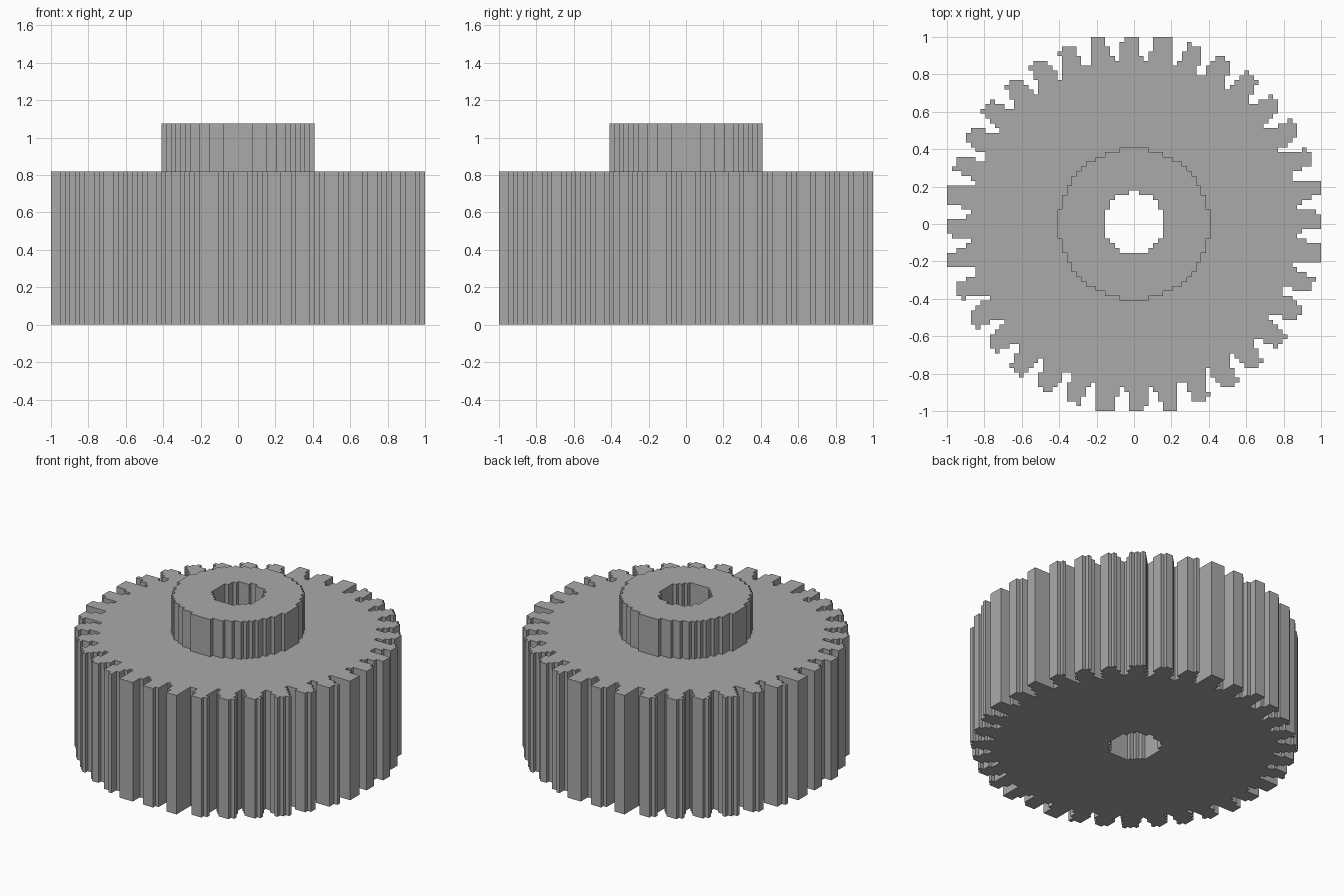
import bpy, bmesh, math

cube = bpy.data.objects.get("Cube")
if cube:
    bpy.data.objects.remove(cube, do_unlink=True)

N = 39                      # blocks from centre to edge
CELL = 1 / N
WHEEL_TOP, HUB_TOP = 32 * CELL, 42 * CELL
TEETH, TWIST = 36, 0.02
ROOT, TIP = 0.875, 1.012    # tooth radii
ROOT_HALF, TIP_HALF = 0.062, 0.04
HUB_R, BORE_R = 0.407, 0.162


def in_bore(x, y):
    return math.hypot(x, y - 0.3 * CELL) < BORE_R


def in_gear(x, y):
    """Tapered teeth around a solid disc, with a bore."""
    r = math.hypot(x, y)
    if in_bore(x, y) or r > TIP:
        return False
    if r < ROOT:
        return True
    pitch = 2 * math.pi / TEETH
    off = (math.atan2(y, x) - TWIST + pitch / 2) % pitch - pitch / 2
    t = (r - ROOT) / (TIP - ROOT)
    return abs(off) * r < ROOT_HALF + (TIP_HALF - ROOT_HALF) * t


def raise_faces(bm, faces, height, keep):
    """Extrude a patch of blocks straight up and return its new cap."""
    out = bmesh.ops.extrude_face_region(bm, geom=faces, use_keep_orig=keep)["geom"]
    verts = [g for g in out if isinstance(g, bmesh.types.BMVert)]
    bmesh.ops.translate(bm, verts=verts, vec=(0, 0, height))
    return [g for g in out if isinstance(g, bmesh.types.BMFace)]


# Blocky gear footprint
bm = bmesh.new()
corners = {}


def corner(i, j):
    if (i, j) not in corners:
        corners[i, j] = bm.verts.new((i * CELL, j * CELL, 0))
    return corners[i, j]


footprint = []
for i in range(-N, N):
    for j in range(-N, N):
        if in_gear((i + 0.5) * CELL, (j + 0.5) * CELL):
            footprint.append(bm.faces.new((corner(i, j), corner(i + 1, j),
                                           corner(i + 1, j + 1), corner(i, j + 1))))

# Toothed wheel, then the raised hub
raise_faces(bm, footprint, WHEEL_TOP, True)
hub = []
for f in bm.faces:
    c = f.calc_center_median()
    if abs(c.z - WHEEL_TOP) < 1e-4 and math.hypot(c.x, c.y) < HUB_R:
        hub.append(f)
raise_faces(bm, hub, HUB_TOP - WHEEL_TOP, False)
# The hub's old cap lies inside the solid
inner = [f for f in hub if f.is_valid]
if inner:
    bmesh.ops.delete(bm, geom=inner, context='FACES')
bmesh.ops.recalc_face_normals(bm, faces=bm.faces[:])

mesh = bpy.data.meshes.new("gear_wheel")
bm.to_mesh(mesh)
bm.free()
gear = bpy.data.objects.new("gear_wheel", mesh)
bpy.context.collection.objects.link(gear)

# Plain grey material
GREY = (0.4, 0.4, 0.4, 1)
mat = bpy.data.materials.new("plain_grey")
mat.use_nodes = True
mat.diffuse_color = GREY
mat.node_tree.nodes["Principled BSDF"].inputs["Base Color"].default_value = GREY
mesh.materials.append(mat)
